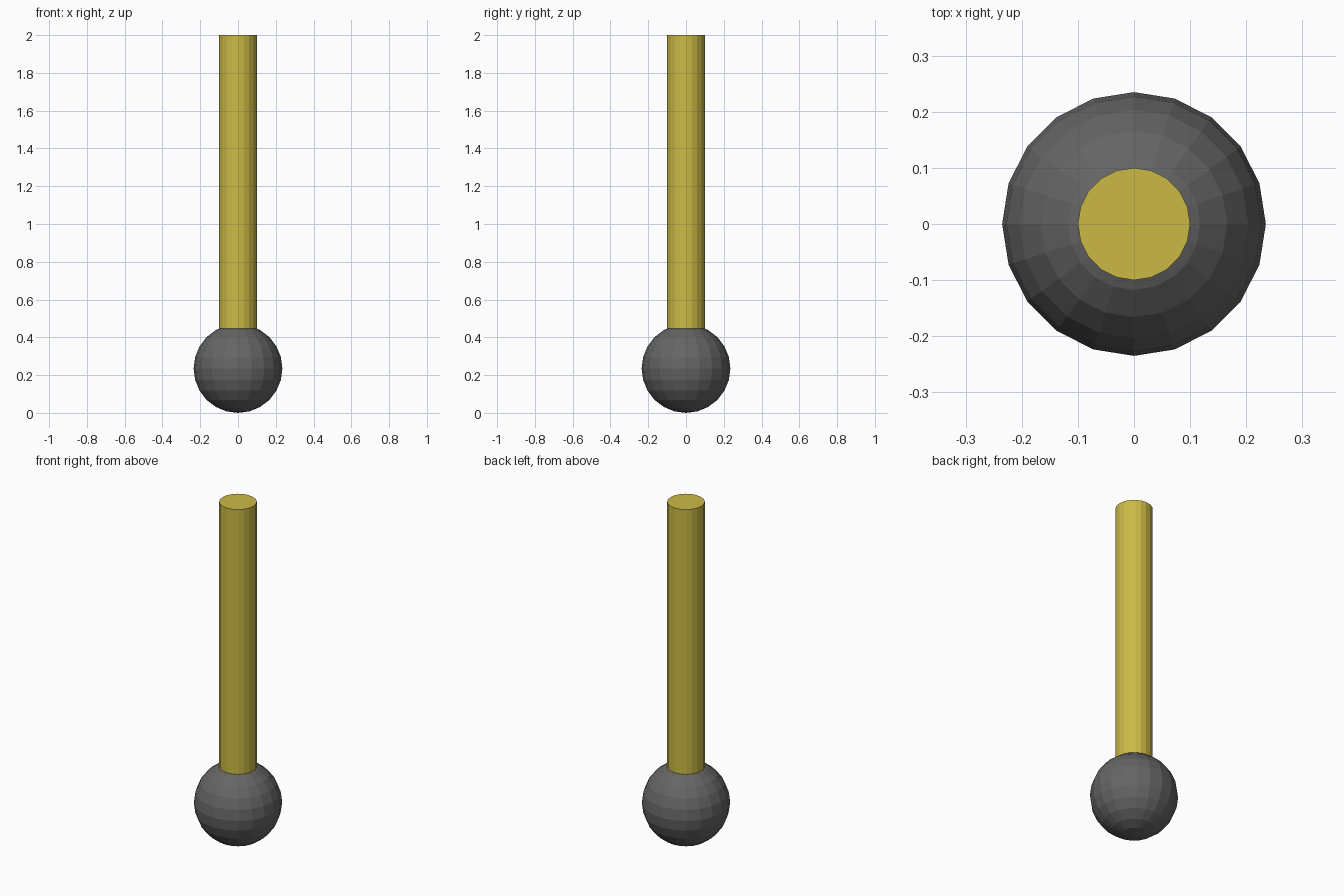
import bpy

if "Cube" in bpy.data.objects:
    bpy.data.objects.remove(bpy.data.objects["Cube"])


def finish(name, color):
    obj = bpy.context.object
    obj.name = name
    mat = bpy.data.materials.new(name + "_material")
    mat.diffuse_color = (*color, 1.0)
    mat.use_nodes = True
    mat.node_tree.nodes["Principled BSDF"].inputs["Base Color"].default_value = mat.diffuse_color
    obj.data.materials.append(mat)
    return obj


SIDES = 20
BALL_R = 0.235
HANDLE_R = 0.10
HANDLE_BOTTOM, HANDLE_TOP = BALL_R, 2.0

# Dark low-poly ball head resting on the ground
bpy.ops.mesh.primitive_uv_sphere_add(
    segments=SIDES, ring_count=12, radius=BALL_R, location=(0, 0, BALL_R))
finish("ball_head", (0.13, 0.13, 0.13))

# Yellow straight handle, its lower end sunk into the ball
bpy.ops.mesh.primitive_cylinder_add(
    vertices=SIDES, radius=HANDLE_R, depth=HANDLE_TOP - HANDLE_BOTTOM,
    location=(0, 0, (HANDLE_TOP + HANDLE_BOTTOM) / 2))
finish("handle", (0.60, 0.49, 0.06))
